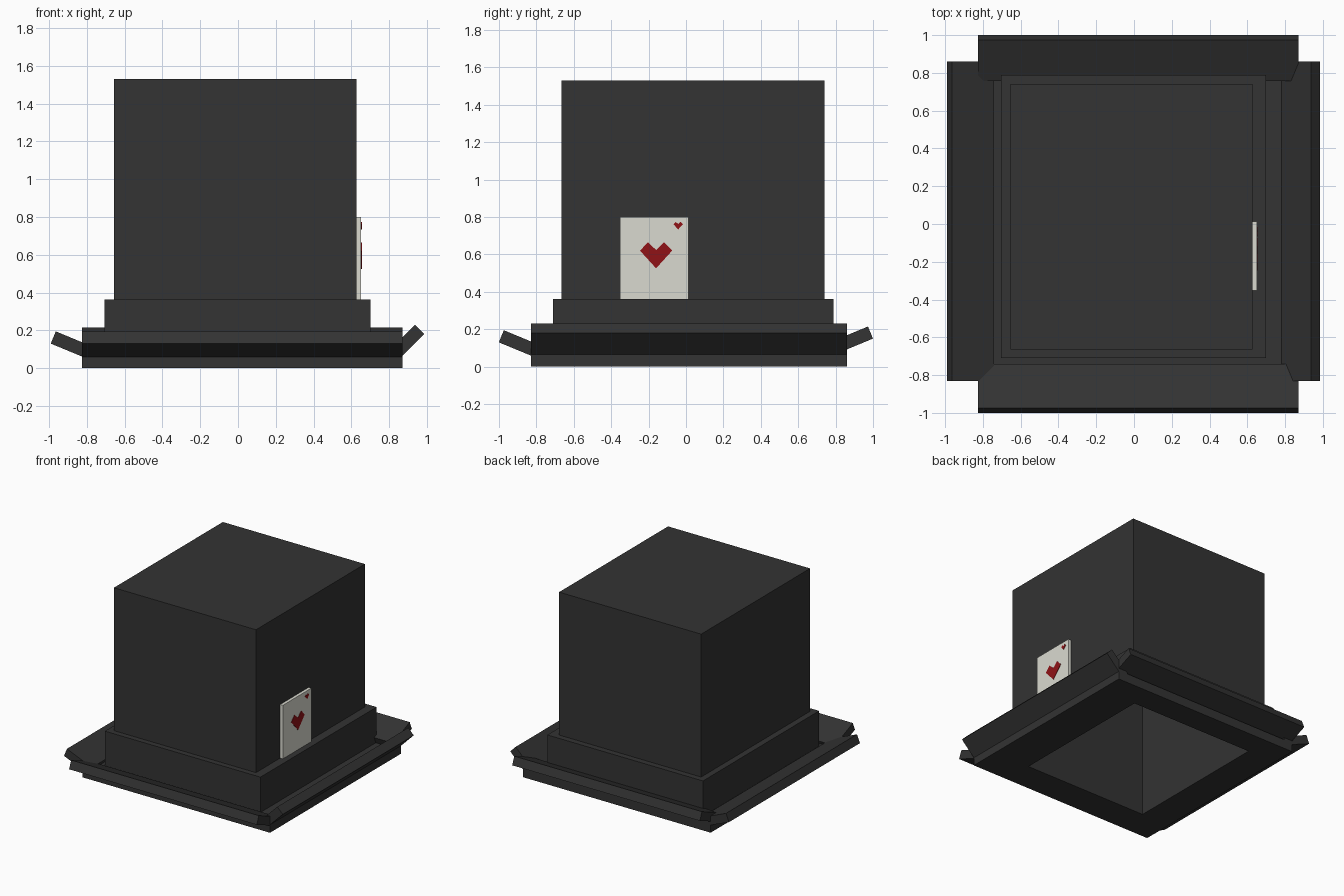
import bpy, bmesh, math
from mathutils import Vector

cube = bpy.data.objects.get("Cube")
if cube:
    bpy.data.objects.remove(cube, do_unlink=True)


def material(name, rgb):
    m = bpy.data.materials.new(name)
    m.use_nodes = True
    m.diffuse_color = (*rgb, 1)
    bsdf = m.node_tree.nodes["Principled BSDF"]
    bsdf.inputs["Base Color"].default_value = (*rgb, 1)
    bsdf.inputs["Roughness"].default_value = 0.8
    return m


FELT = material("black_felt", (0.033, 0.033, 0.033))
PAPER = material("card_paper", (0.70, 0.70, 0.63))
RED = material("heart_red", (0.28, 0.006, 0.008))


def finish(name, bm, mat):
    bmesh.ops.recalc_face_normals(bm, faces=bm.faces)
    mesh = bpy.data.meshes.new(name)
    bm.to_mesh(mesh)
    bm.free()
    mesh.materials.append(mat)
    obj = bpy.data.objects.new(name, mesh)
    bpy.context.collection.objects.link(obj)
    return obj


def loft(name, sections, mat, closed=False):
    """Bridge equal-length point loops; cap the ends unless the loft is a ring."""
    bm = bmesh.new()
    loops = [[bm.verts.new(p) for p in s] for s in sections]
    pairs = list(zip(loops, loops[1:]))
    if closed:
        pairs.append((loops[-1], loops[0]))
    else:
        bm.faces.new(loops[0])
        bm.faces.new(loops[-1])
    for a, b in pairs:
        for i in range(len(a)):
            j = (i + 1) % len(a)
            bm.faces.new((a[i], a[j], b[j], b[i]))
    return finish(name, bm, mat)


def rect(bounds, z):
    x0, x1, y0, y1 = bounds
    return [(x0, y0, z), (x1, y0, z), (x1, y1, z), (x0, y1, z)]


# Plan outlines and heights
OPENING = (-0.57, 0.545, -0.58, 0.655)
CROWN = (-0.655, 0.628, -0.665, 0.74)
BAND = (-0.705, 0.70, -0.71, 0.788)
BRIM = (-0.825, 0.87, -0.83, 0.86)
BRIM_TOP, BAND_TOP, CROWN_TOP, LINING_TOP = 0.075, 0.363, 1.53, 1.45


def ring(name, outer, z0, z1):
    loops = [rect(OPENING, z1), rect(OPENING, z0), rect(outer, z0), rect(outer, z1)]
    return loft(name, loops, FELT, closed=True)


# Hollow hat body
ring("brim_base", BRIM, 0, BRIM_TOP)
ring("hat_band", BAND, BRIM_TOP, BAND_TOP)
loft("crown", [rect(OPENING, LINING_TOP), rect(OPENING, BAND_TOP),
               rect(CROWN, BAND_TOP), rect(CROWN, CROWN_TOP)], FELT)


# Upturned brim flaps: r is the distance outwards, slabs tilt up by the angle
def flap(name, axis, side, r_in, r_out, z_out, angle, thick=0.07):
    a = math.radians(angle)
    z_in = z_out - (r_out - r_in) * math.tan(a)
    dr, dz = thick * math.sin(a), -thick * math.cos(a)
    profile = [(r_in, z_in), (r_out, z_out),
               (r_out + dr, z_out + dz), (r_in + dr, z_in + dz)]
    if axis == "x":
        ends = [[(side * r, y, z) for r, z in profile] for y in BRIM[2:]]
    else:
        ends = [[(x, side * r, z) for r, z in profile] for x in BRIM[:2]]
    return loft(name, ends, FELT)


flap("front_flap", "y", -1, 0.741, 0.974, 0.195, 22.5)
flap("back_flap", "y", 1, 0.757, 0.973, 0.215, 22.5)
flap("right_flap", "x", -1, 0.74, 0.964, 0.195, 22.5)
flap("left_flap", "x", 1, 0.78, 0.936, 0.23, 45)

# Playing card tucked behind the band
CARD_FACE = 0.652
card = (CROWN[1], CARD_FACE, -0.353, 0.014)
loft("card", [rect(card, BAND_TOP - 0.003), rect(card, 0.80)], PAPER)


# Angular hearts on the card
def heart(name, y, z, size):
    half = [(0, 0.14), (0.5, 0.62), (1, 0.1)]
    outline = half + [(0, -1)] + [(-u, v) for u, v in reversed(half[1:])]
    loops = [[(x, y + size * u, z + size * v) for u, v in outline]
             for x in (CARD_FACE - 0.002, CARD_FACE + 0.003)]
    return loft(name, loops, RED)


heart("large_heart", -0.16, 0.612, 0.086)
heart("small_heart", -0.042, 0.759, 0.025)
